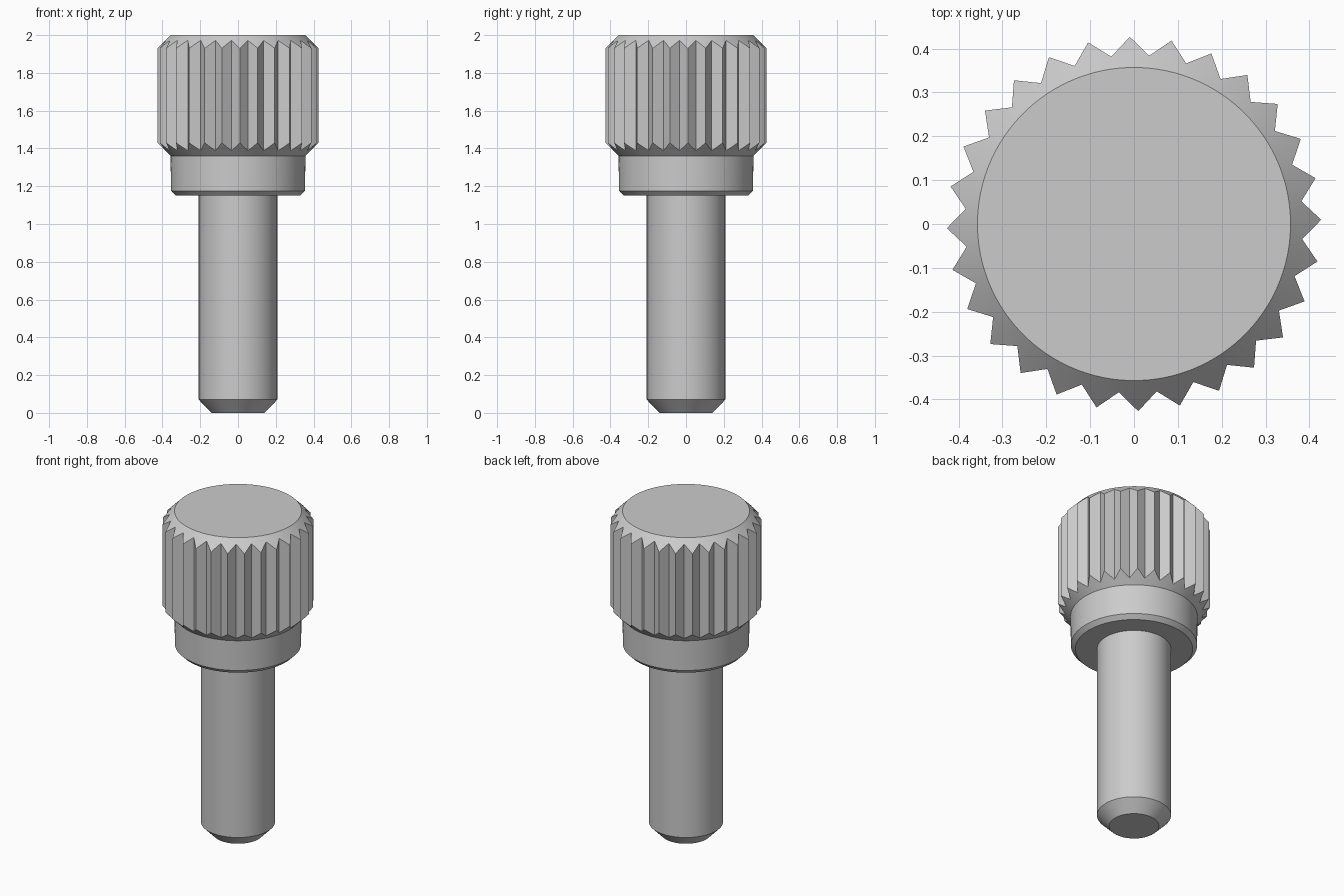
import bpy, bmesh
from math import cos, sin, pi, radians, hypot

if "Cube" in bpy.data.objects:
    bpy.data.objects.remove(bpy.data.objects["Cube"])

TEETH = 28
SUB = 4                        # outline points per tooth
N = TEETH * SUB
START = radians(1.3)
R_TIP, R_VALLEY, R_FACE = 0.427, 0.385, 0.357
TOP, BOTTOM = 2.0, 1.36


def polar(r, a):
    return r * cos(a), r * sin(a)


def circle(r, z):
    return [(*polar(r, START + 2 * pi * i / N), z) for i in range(N)]


def loft(name, rings, cap_first=False, cap_last=False):
    """Skin a stack of equal-length rings listed from low to high."""
    bm = bmesh.new()
    loops = [[bm.verts.new(p) for p in ring] for ring in rings]
    for a, b in zip(loops, loops[1:]):
        for i in range(N):
            j = (i + 1) % N
            bm.faces.new((a[i], a[j], b[j], b[i]))
    if cap_first:
        bm.faces.new(loops[0][::-1])
    if cap_last:
        bm.faces.new(loops[-1])
    mesh = bpy.data.meshes.new(name)
    bm.to_mesh(mesh)
    bm.free()
    obj = bpy.data.objects.new(name, mesh)
    bpy.context.collection.objects.link(obj)
    bpy.ops.object.select_all(action='DESELECT')
    obj.select_set(True)
    bpy.context.view_layer.objects.active = obj
    bpy.ops.object.shade_smooth_by_angle(angle=radians(25))
    return obj


# Toothed outline: straight flanks between tips and valleys
corners = [polar(R_VALLEY if k % 2 else R_TIP, START + pi * k / TEETH)
           for k in range(2 * TEETH)]
star = []
for k, (x, y) in enumerate(corners):
    nx, ny = corners[(k + 1) % len(corners)]
    star += [(x, y), ((x + nx) / 2, (y + ny) / 2)]

# Knurled head: flanks trimmed by a 45 degree cone at both ends
lower = [(x, y, BOTTOM + hypot(x, y) - R_FACE) for x, y in star]
upper = [(x, y, TOP - hypot(x, y) + R_FACE) for x, y in star]
loft("knurled_head",
     [circle(R_FACE, BOTTOM), lower, upper, circle(R_FACE, TOP)],
     cap_last=True)

# Shank with chamfered tip, and the chamfered collar under the head
shank_profile = [(0.14, 0), (0.208, 0.07), (0.208, 1.15)]
collar_profile = [(0.208, 1.15), (0.33, 1.15), (0.355, 1.175), (R_FACE, BOTTOM)]
loft("shank", [circle(r, z) for r, z in shank_profile], cap_first=True)
loft("collar", [circle(r, z) for r, z in collar_profile])
